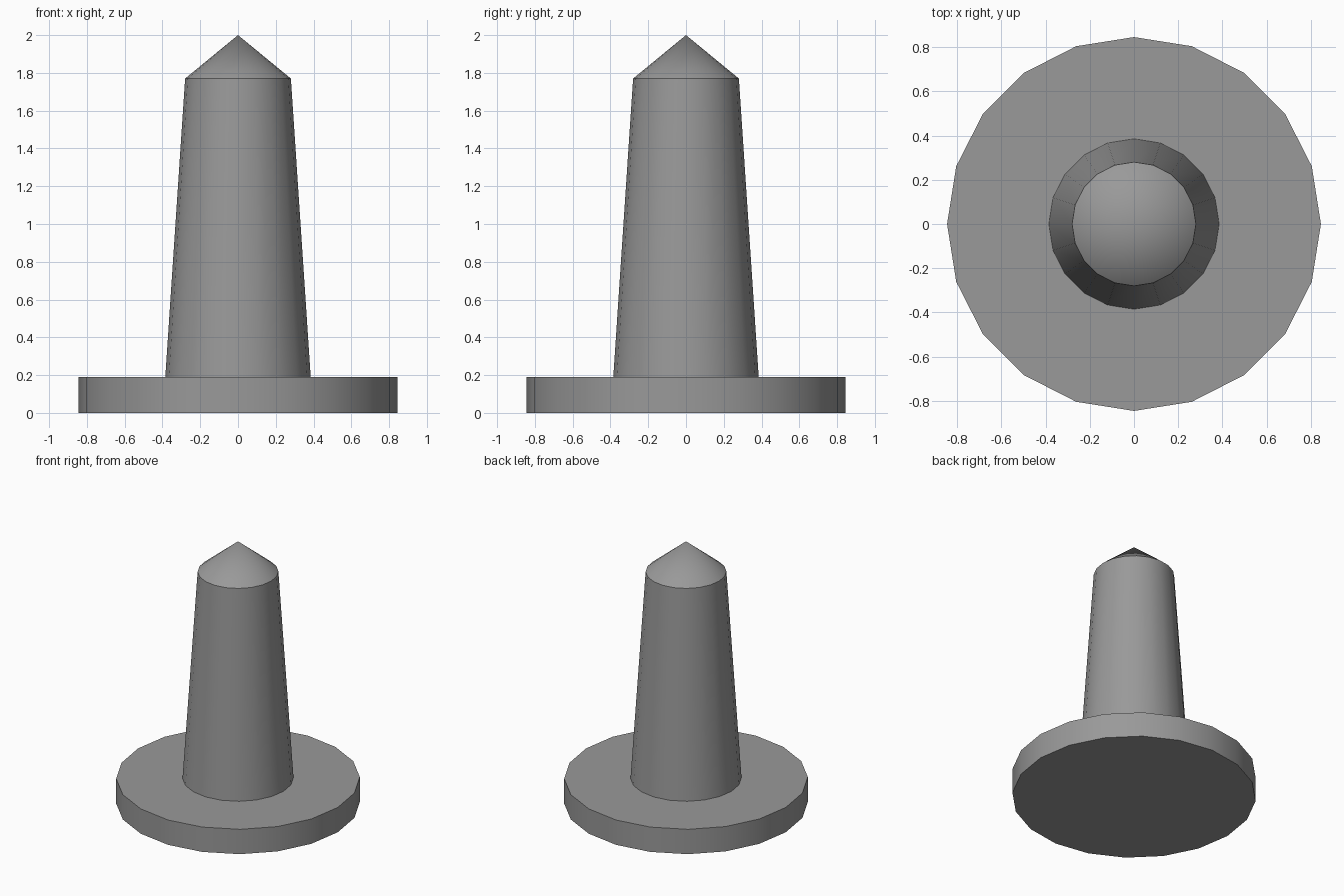
import bpy, bmesh
from math import radians, tau

if "Cube" in bpy.data.objects:
    bpy.data.objects.remove(bpy.data.objects["Cube"])

SIDES = 20

# Half outline (radius, height): flat disc, tapered shaft, conical tip
profile = [(0, 0), (0.845, 0), (0.845, 0.19), (0.385, 0.19), (0.28, 1.77), (0, 2.0)]

# Turn the outline around the z axis
bm = bmesh.new()
verts = [bm.verts.new((r, 0, z)) for r, z in profile]
edges = [bm.edges.new(pair) for pair in zip(verts, verts[1:])]
bmesh.ops.spin(bm, geom=verts + edges, cent=(0, 0, 0), axis=(0, 0, 1),
               angle=tau, steps=SIDES)
bmesh.ops.remove_doubles(bm, verts=bm.verts[:], dist=0.0005)
bmesh.ops.recalc_face_normals(bm, faces=bm.faces[:])

mesh = bpy.data.meshes.new("flanged_peg")
bm.to_mesh(mesh)
bm.free()
peg = bpy.data.objects.new("flanged_peg", mesh)
bpy.context.collection.objects.link(peg)

# Dark grey finish
dark_grey = bpy.data.materials.new("dark_grey")
dark_grey.diffuse_color = (0.32, 0.32, 0.32, 1)
dark_grey.use_nodes = True
dark_grey.node_tree.nodes["Principled BSDF"].inputs["Base Color"].default_value = dark_grey.diffuse_color
mesh.materials.append(dark_grey)

# Smooth round sides, sharp rims
bpy.context.view_layer.objects.active = peg
peg.select_set(True)
bpy.ops.object.shade_smooth_by_angle(angle=radians(30))
